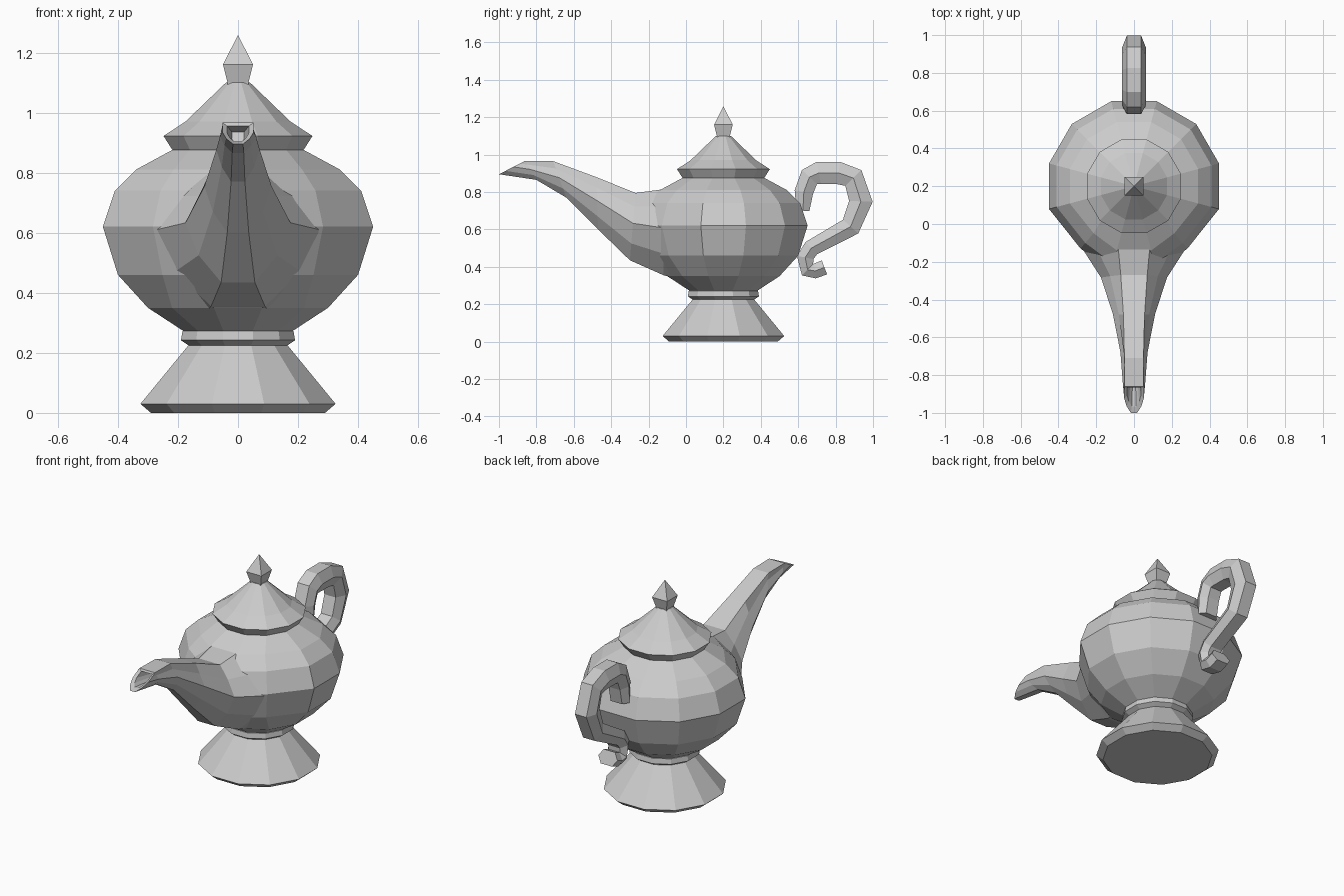
import bpy, bmesh
from math import sin, cos, pi, radians
from mathutils import Vector

if "Cube" in bpy.data.objects:
    bpy.data.objects.remove(bpy.data.objects["Cube"])

AXIS_Y = 0.2  # the turned parts share this axis


def finish(name, bm):
    bmesh.ops.remove_doubles(bm, verts=bm.verts[:], dist=0.0005)
    bmesh.ops.recalc_face_normals(bm, faces=bm.faces[:])
    me = bpy.data.meshes.new(name)
    bm.to_mesh(me)
    bm.free()
    ob = bpy.data.objects.new(name, me)
    bpy.context.collection.objects.link(ob)
    return ob


def loft(name, rings):
    """Skin a list of equal-length closed rings and cap both ends."""
    bm = bmesh.new()
    loops = [[bm.verts.new(p) for p in ring] for ring in rings]
    n = len(loops[0])
    for a, b in zip(loops, loops[1:]):
        for i in range(n):
            j = (i + 1) % n
            bm.faces.new((a[i], a[j], b[j], b[i]))
    bm.faces.new(loops[0])
    bm.faces.new(loops[-1])
    return finish(name, bm)


def turned(name, profile, sides=12):
    """Lathe of (half width, z) pairs, with a flat side facing each axis."""
    step = 2 * pi / sides
    k = 1 / cos(step / 2)
    return loft(name, [[(r * k * cos((i + .5) * step),
                         AXIS_Y + r * k * sin((i + .5) * step), z)
                        for i in range(sides)] for r, z in profile])


# Foot and collar
turned("foot", [(.29, 0), (.325, .03), (.165, .225)])
turned("collar", [(.16, .222), (.19, .242), (.185, .272), (.15, .285)])

# Bowl, its front shoulders drawn in towards the spout
bowl = turned("bowl", [(.17, .265), (.30, .35), (.40, .46), (.45, .62),
                       (.41, .74), (.34, .81), (.22, .875)])
for v in bowl.data.vertices:
    if v.co.y < -.02 and abs(v.co.x) > .2:
        v.co.x *= .86

# Lid and pointed knob
turned("lid", [(.21, .865), (.22, .878), (.248, .922), (.175, .97), (.04, 1.1)])
turned("knob", [(.035, 1.08), (.035, 1.1), (.05, 1.16), (.0003, 1.258)], 4)

# Spout: top (y, z), bottom (y, z), half width, relative width of the flat top
stations = [
    ((.12, .84), (.12, .30), .43, .35),
    ((-.12, .815), (-.12, .355), .28, .3),
    ((-.27, .795), (-.30, .435), .175, .4),
    ((-.48, .88), (-.47, .60), .112, .5),
    ((-.71, .965), (-.64, .77), .072, .7),
    ((-.86, .967), (-.80, .865), .06, .85),
    ((-.86, .967), (-1.0, .895), .052, 1.0),
    ((-.865, .955), (-.965, .903), .036, 1.0),   # lip
    ((-.76, .935), (-.78, .885), .02, 1.0),      # inside of the mouth
]
rings = []
for (yt, zt), (yb, zb), w, flat in stations:
    half = [(1, flat), (.6, max(.72, flat)), (.1, 1), (-.5, .75), (-1, .32)]
    outline = half + [(u, -s) for u, s in reversed(half)]
    rings.append([(s * w, (yt + yb) / 2 + u * (yt - yb) / 2,
                   (zt + zb) / 2 + u * (zt - zb) / 2) for u, s in outline])
loft("spout", rings)

# Handle: hexagonal bar swept along (y, z, half thickness), ending in a curl
path = [(.625, .70, .035), (.63, .80, .05), (.66, .88, .055), (.71, .902, .06),
        (.815, .902, .06), (.895, .875, .06), (.935, .75, .063),
        (.88, .615, .055), (.67, .50, .045), (.637, .45, .045),
        (.65, .385, .043), (.69, .378, .04), (.74, .397, .04)]
pts = [Vector((0, y, z)) for y, z, _ in path]
rings = []
for i, p in enumerate(pts):
    d0 = (p - pts[max(i - 1, 0)]).normalized()
    d1 = (pts[min(i + 1, len(pts) - 1)] - p).normalized()
    t = (d0 + d1).normalized()
    side = Vector((0, -t.z, t.y))
    h = path[i][2]
    rings.append([p + Vector((s * .063, 0, 0)) + side * (u * h)
                  for s, u in ((.6, 1), (1, 0), (.6, -1), (-.6, -1), (-1, 0), (-.6, 1))])
loft("handle", rings)
